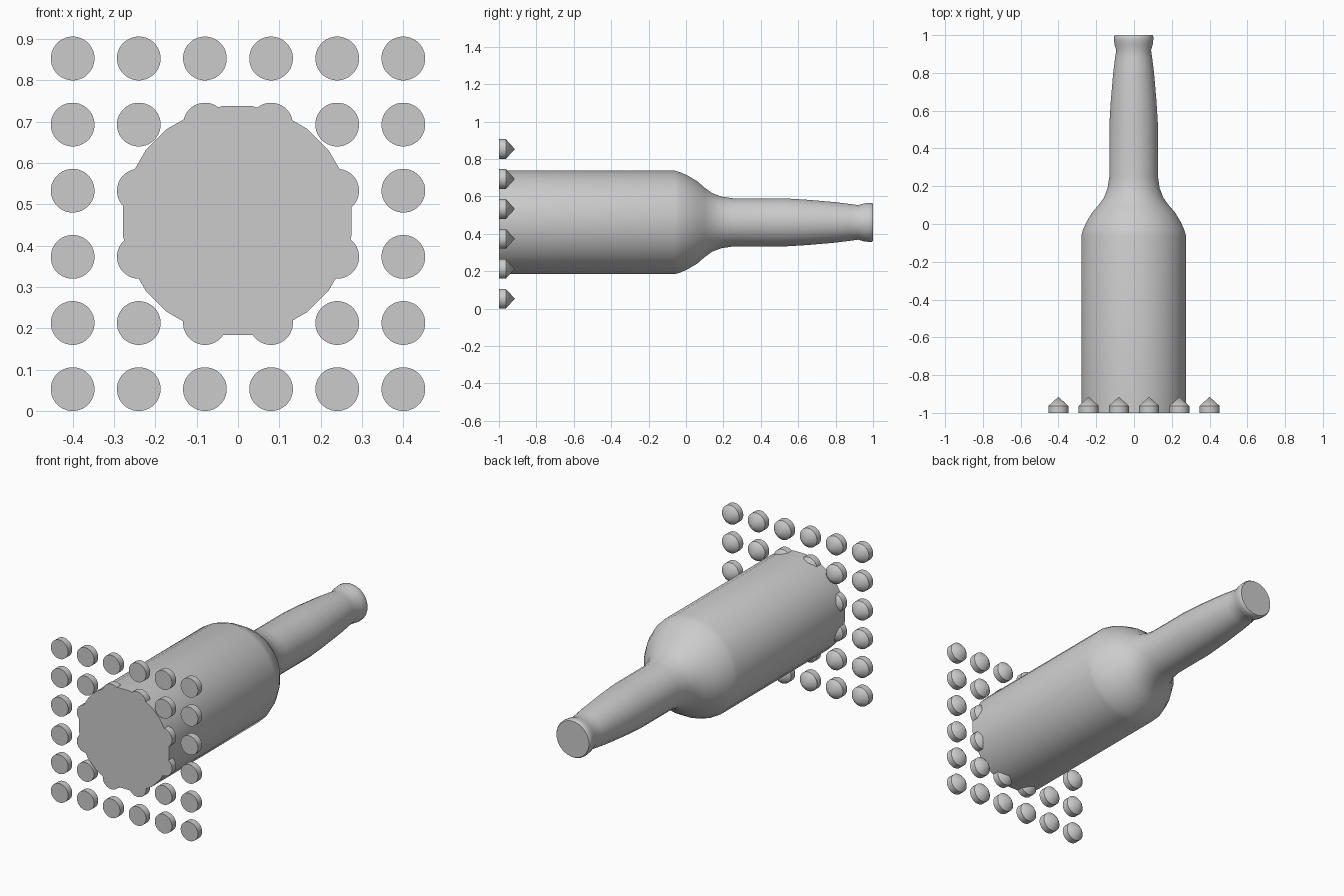
import bpy
import math
from mathutils import Vector

cube = bpy.data.objects.get("Cube")
if cube:
    bpy.data.objects.remove(cube, do_unlink=True)

# One plain grey for everything
GREY = (0.6, 0.6, 0.6, 1.0)
grey = bpy.data.materials.new("plain_grey")
grey.use_nodes = True
grey.diffuse_color = GREY
grey.node_tree.nodes["Principled BSDF"].inputs["Base Color"].default_value = GREY


def lathe(name, profile, sides, centre, angle):
    """Turn (y, radius) points about a y-parallel axis; zero radius makes a tip."""
    verts, faces, rings = [], [], []
    for y, r in profile:
        count = sides if r > 0 else 1
        rings.append(list(range(len(verts), len(verts) + count)))
        for i in range(count):
            a = math.tau * (i + 0.5) / sides
            verts.append((r * math.cos(a), y, r * math.sin(a)))
    for lower, upper in zip(rings, rings[1:]):
        for i in range(sides):
            j = (i + 1) % sides
            if len(upper) == 1:
                faces.append((lower[j], lower[i], upper[0]))
            else:
                faces.append((lower[j], lower[i], upper[i], upper[j]))
    faces.append(rings[0])
    if len(rings[-1]) > 1:
        faces.append(rings[-1][::-1])
    mesh = bpy.data.meshes.new(name)
    mesh.from_pydata(verts, [], faces)
    mesh.materials.append(grey)
    obj = bpy.data.objects.new(name, mesh)
    obj.location = Vector(centre)
    bpy.context.collection.objects.link(obj)
    bpy.ops.object.select_all(action="DESELECT")
    obj.select_set(True)
    bpy.context.view_layer.objects.active = obj
    bpy.ops.object.shade_smooth_by_angle(angle=math.radians(angle))
    return obj


# Bottle: straight body, rounded shoulder, tapering neck and flared lip
bottle_profile = [
    (-1, 0.279), (-0.06, 0.279), (-0.03, 0.27), (0.01, 0.252), (0.06, 0.222),
    (0.1, 0.187), (0.14, 0.158), (0.19, 0.139), (0.25, 0.13), (0.52, 0.13),
    (0.65, 0.122), (0.8, 0.109), (0.88, 0.099), (0.92, 0.093), (0.95, 0.102),
    (0.975, 0.105), (0.993, 0.105), (1, 0.1),
]
lathe("bottle", bottle_profile, 24, (-0.002, 0, 0.461), 40)

# Square grid of pointed studs around the base
PITCH, RADIUS, COUNT = 0.16, 0.053, 6
stud = lathe("stud", [(-1, RADIUS), (-0.963, RADIUS), (-0.915, 0)], 32, (0, 0, 0), 35)
for row in range(COUNT):
    for col in range(COUNT):
        copy = stud if row == col == 0 else stud.copy()
        copy.name = f"stud_row{row + 1}_col{col + 1}"
        copy.location = ((col - (COUNT - 1) / 2) * PITCH, 0, RADIUS + row * PITCH)
        if copy is not stud:
            bpy.context.collection.objects.link(copy)
